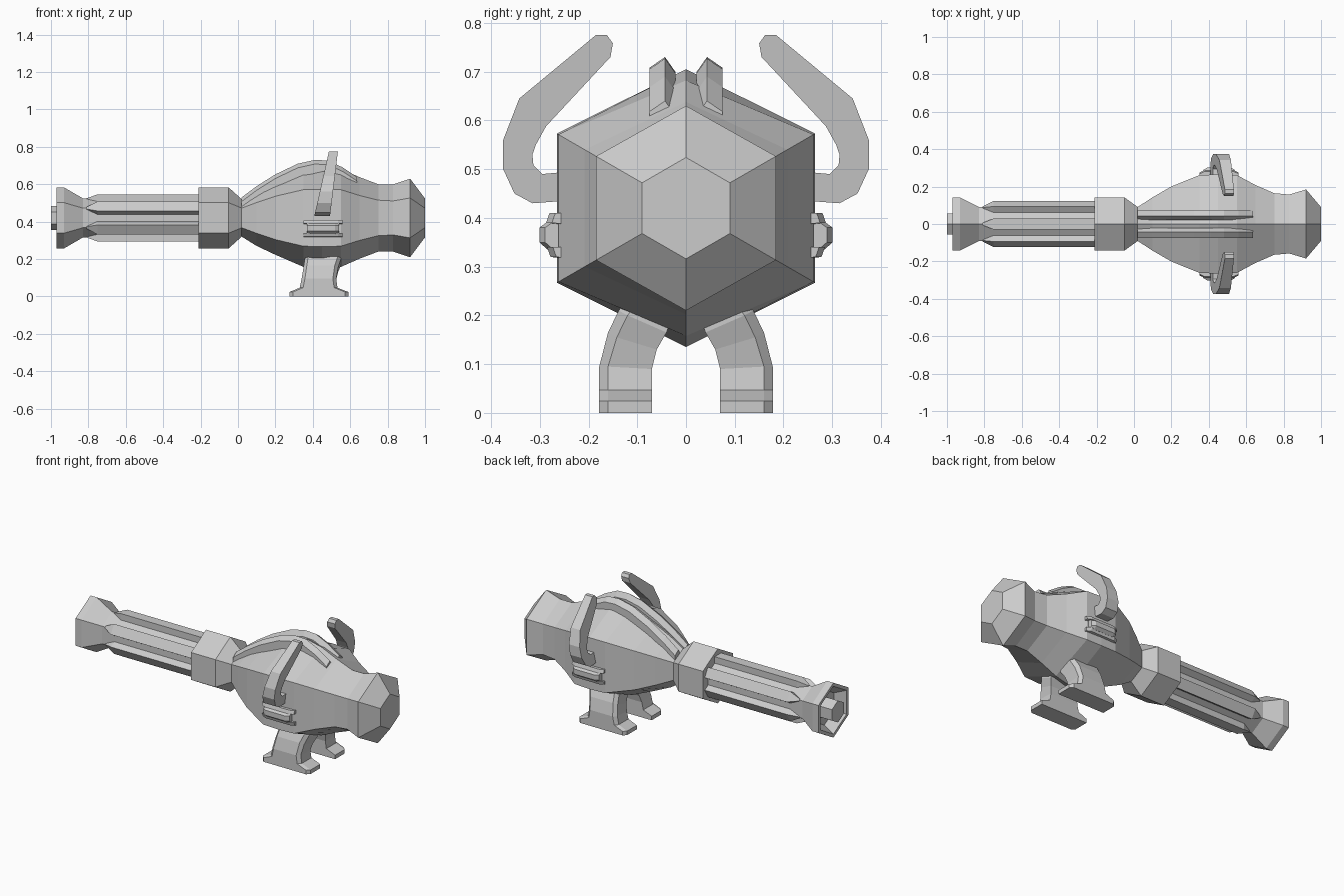
import bpy, bmesh
from math import sin, cos, radians
from mathutils import Vector

AXIS_Z = 0.42


def loft(name, sections, mirror=False):
    """Skin a list of equal-length point loops, with end caps."""
    bm = bmesh.new()
    rings = [[bm.verts.new(p) for p in s] for s in sections]
    n = len(rings[0])
    for a, b in zip(rings, rings[1:]):
        for i in range(n):
            j = (i + 1) % n
            bm.faces.new((a[i], a[j], b[j], b[i]))
    bm.faces.new(rings[0])
    bm.faces.new(rings[-1])
    bmesh.ops.recalc_face_normals(bm, faces=bm.faces)
    me = bpy.data.meshes.new(name)
    bm.to_mesh(me)
    bm.free()
    ob = bpy.data.objects.new(name, me)
    bpy.context.collection.objects.link(ob)
    if mirror:
        m = ob.modifiers.new("Mirror", 'MIRROR')
        m.use_axis = (False, True, False)
    return ob


def hexagon(x, r_top, r_side=None):
    """Hexagon around the long axis with a corner at the top."""
    r_side = r_side or r_top
    pts = []
    for i in range(6):
        a = radians(90 + 60 * i)
        r = r_top if i % 3 == 0 else r_side
        pts.append((x, r * cos(a), AXIS_Z + r * sin(a)))
    return pts


# Barrel with hollow flared muzzle and inner nub
loft("barrel", [hexagon(x, r) for x, r in [
    (-1.0, 0.065), (-0.92, 0.065), (-0.91, 0.105), (-0.97, 0.142),
    (-0.97, 0.163), (-0.93, 0.163), (-0.83, 0.105), (-0.15, 0.105)]])

# Six ribs along the barrel corners
for k in range(6):
    a = radians(30 + 60 * k)
    out, side = Vector((0, cos(a), sin(a))), Vector((0, -sin(a), cos(a)))
    secs = []
    for x, w, r in [(-0.81, 0.006, 0.105), (-0.75, 0.03, 0.126), (-0.2, 0.03, 0.126)]:
        secs.append([Vector((x, 0, AXIS_Z)) + side * t + out * q
                     for t, q in ((-w, 0.08), (w, 0.08), (w, r), (-w, r))])
    loft("barrel_rib_%d" % (k + 1), secs)

# Collar, rounded body and flared tail
loft("body", [hexagon(*s) for s in [
    (-0.21, 0.163), (-0.05, 0.163), (0.02, 0.10, 0.105), (0.10, 0.15, 0.165),
    (0.20, 0.197, 0.232), (0.35, 0.262, 0.302), (0.45, 0.285, 0.306),
    (0.55, 0.262, 0.302), (0.65, 0.218, 0.24), (0.75, 0.18, 0.19),
    (0.83, 0.18, 0.182), (0.92, 0.21, 0.213), (1.0, 0.104)]])

# Pair of ridges over the top of the body
secs = []
for x, z in [(0.02, 0.53), (0.10, 0.59), (0.20, 0.653), (0.32, 0.71), (0.41, 0.73),
             (0.48, 0.727), (0.56, 0.69), (0.635, 0.64)]:
    secs.append([(x, 0.022, z - 0.09), (x, 0.022, z - 0.03), (x, 0.043, z),
                 (x, 0.075, z - 0.022), (x, 0.075, z - 0.10)])
loft("top_ridges", secs, mirror=True)

# Stepped plates on both flanks
for name, half, prof in [
        ("upper_flank_plate", 0.105, ((0.24, 0.41), (0.28, 0.41), (0.287, 0.39), (0.24, 0.385))),
        ("middle_flank_plate", 0.085, ((0.24, 0.39), (0.287, 0.39), (0.301, 0.38),
                                       (0.301, 0.35), (0.284, 0.335), (0.24, 0.335))),
        ("lower_flank_plate", 0.105, ((0.24, 0.34), (0.285, 0.34), (0.278, 0.32), (0.24, 0.315)))]:
    secs = []
    for f in (-1, -0.75, 0.75, 1):
        inset = 0.012 if abs(f) == 1 else 0
        secs.append([(0.455 + half * f, y - inset, z) for y, z in prof])
    loft(name, secs, mirror=True)

# Curved horn handles: inner/outer edge pairs (y, z), leaning backwards
secs = []
for (yi, zi), (yo, zo) in [((0.24, 0.495), (0.25, 0.435)), ((0.295, 0.49), (0.315, 0.43)),
                           ((0.313, 0.508), (0.352, 0.45)), ((0.315, 0.53), (0.375, 0.50)),
                           ((0.308, 0.55), (0.375, 0.56)), ((0.287, 0.588), (0.342, 0.645)),
                           ((0.155, 0.73), (0.185, 0.775)), ((0.15, 0.758), (0.162, 0.775))]:
    def px(z, s):
        t = (z - 0.43) / 0.345
        return 0.45 + 0.06 * t + s * (0.042 - 0.018 * t)
    secs.append([(px(zi, -1), yi, zi), (px(zo, -1), yo, zo),
                 (px(zo, 1), yo, zo), (px(zi, 1), yi, zi)])
loft("horn_handles", secs, mirror=True)

# Bent legs with flared feet: z inner, z outer, x range, y range
secs = []
for zi, zo, x0, x1, y0, y1 in [
        (0, 0, 0.275, 0.59, 0.07, 0.178), (0.024, 0.024, 0.275, 0.59, 0.07, 0.178),
        (0.047, 0.047, 0.33, 0.532, 0.07, 0.178), (0.09, 0.095, 0.34, 0.525, 0.07, 0.178),
        (0.13, 0.165, 0.35, 0.535, 0.06, 0.16), (0.165, 0.21, 0.357, 0.55, 0.04, 0.138),
        (0.22, 0.26, 0.36, 0.55, 0.02, 0.10)]:
    c = 0.018
    zm = zo - 0.01 if zo > 0.1 else zo
    secs.append([(x0, y0, zi), (x0, y1 - c, zm), (x0 + c, y1, zo),
                 (x1 - c, y1, zo), (x1, y1 - c, zm), (x1, y0, zi)])
loft("legs", secs, mirror=True)
